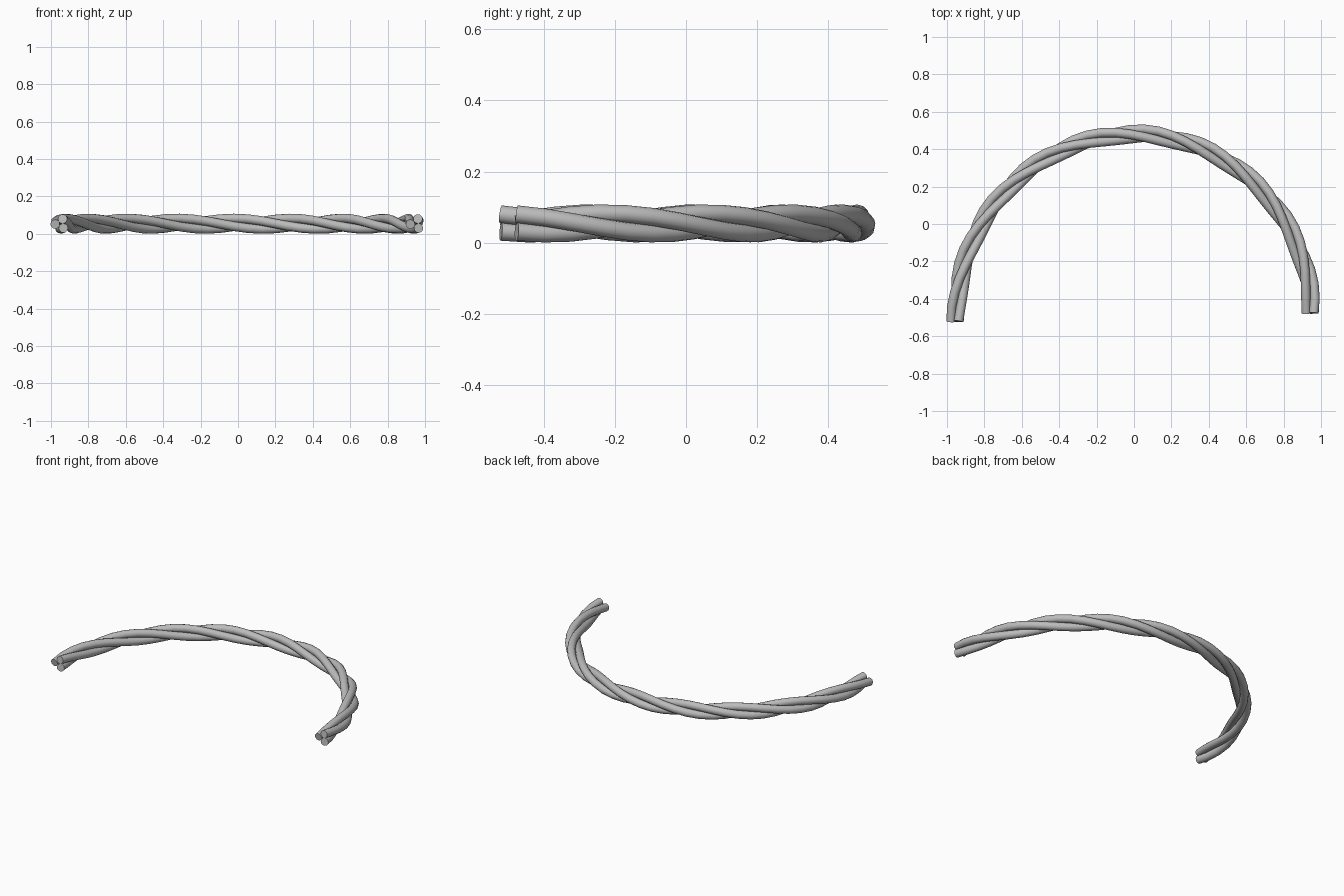
import bpy
from math import sin, cos, radians, pi
from mathutils import Vector

cube = bpy.data.objects.get("Cube")
if cube:
    bpy.data.objects.remove(cube, do_unlink=True)

STRANDS = 3
STEPS = 40
STRAND_RADIUS = 0.025
OFFSET = 0.0285          # strand centre to rope centre
HALF_TWIST = radians(575)

grey = bpy.data.materials.new("rope_grey")
grey.use_nodes = True
colour = (0.5, 0.5, 0.5, 1)
grey.diffuse_color = colour
grey.node_tree.nodes["Principled BSDF"].inputs["Base Color"].default_value = colour


def arch(t):
    """Rope centre and outward direction, t running from 0 (right) to 1 (left)."""
    a = radians(181.2) * (1 - t) + radians(1.4) * t
    centre = Vector((0.95 * cos(a), -0.5 + 0.98 * sin(a), 0.054))
    outward = Vector((cos(a) / 0.95, sin(a) / 0.98, 0)).normalized()
    return centre, outward


def strand_path(phase):
    """Helix wound around the arch."""
    for i in range(STEPS + 1):
        t = i / STEPS
        centre, outward = arch(t)
        angle = pi / 2 + HALF_TWIST * (2 * t - 1) + phase
        yield centre + OFFSET * (outward * cos(angle) + Vector((0, 0, sin(angle))))


# Twisted strands with flat closed ends
for k in range(STRANDS):
    curve = bpy.data.curves.new(f"rope_strand_{k + 1}", "CURVE")
    curve.dimensions = "3D"
    curve.twist_mode = "Z_UP"
    curve.bevel_depth = STRAND_RADIUS
    curve.bevel_resolution = 4
    curve.use_fill_caps = True
    points = list(strand_path(2 * pi * k / STRANDS))
    spline = curve.splines.new("POLY")
    spline.points.add(len(points) - 1)
    for point, co in zip(spline.points, points):
        point.co = (*co, 1)
    curve.materials.append(grey)
    strand = bpy.data.objects.new(f"rope_strand_{k + 1}", curve)
    bpy.context.collection.objects.link(strand)

    # Turn into a smooth mesh with crisp end rims
    bpy.ops.object.select_all(action="DESELECT")
    strand.select_set(True)
    bpy.context.view_layer.objects.active = strand
    bpy.ops.object.convert(target="MESH")
    bpy.ops.object.shade_smooth_by_angle(angle=radians(40))
